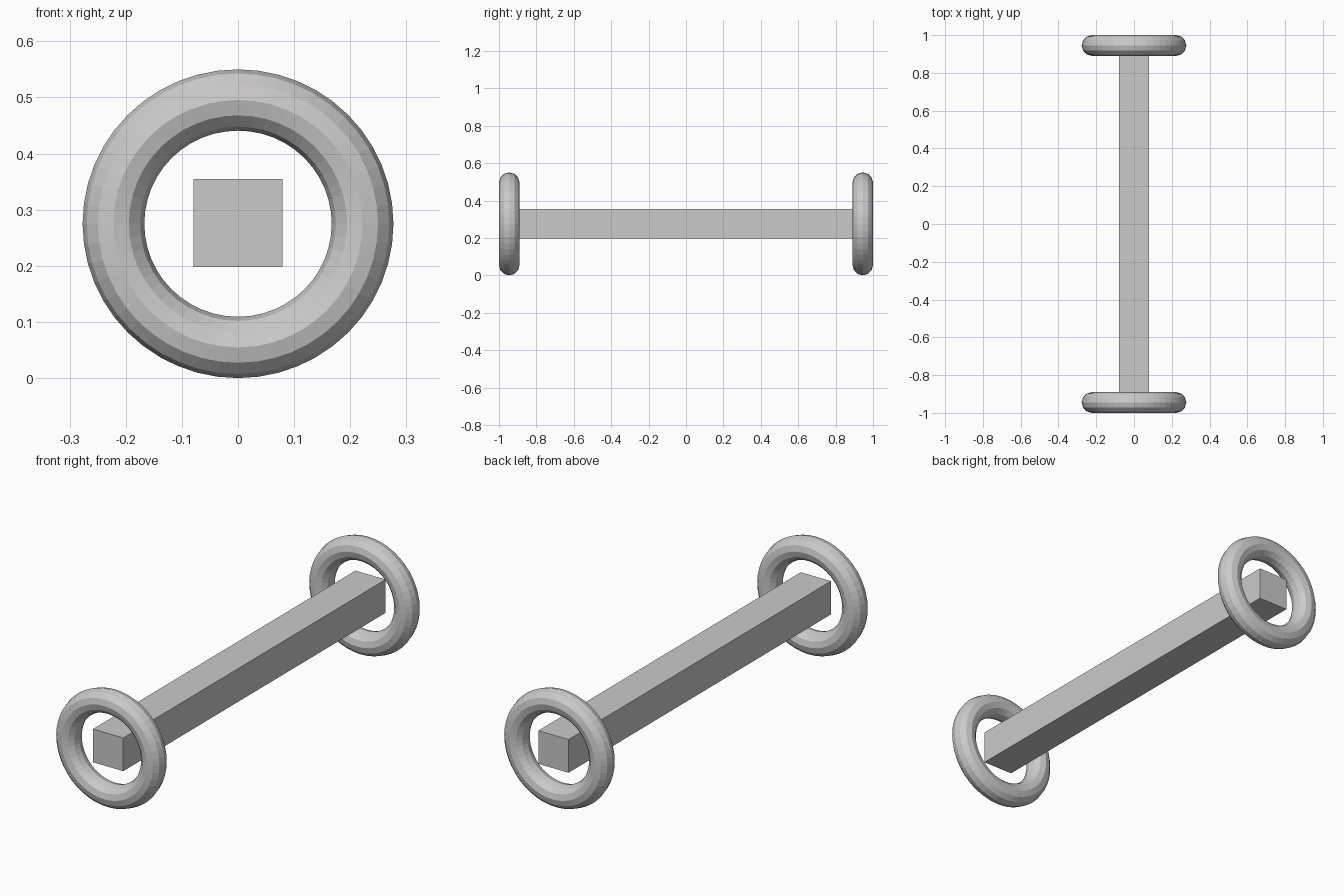
import bpy
from math import pi

if "Cube" in bpy.data.objects:
    bpy.data.objects.remove(bpy.data.objects["Cube"], do_unlink=True)

CENTRE_Z = 0.275

grey = bpy.data.materials.new("light_grey")
grey.use_nodes = True
colour = (0.6, 0.59, 0.595, 1)
grey.diffuse_color = colour
grey.node_tree.nodes["Principled BSDF"].inputs["Base Color"].default_value = colour


def finish(name):
    obj = bpy.context.object
    obj.name = name
    obj.data.materials.append(grey)
    return obj


# Upright end rings, faceted
def add_ring(name, y):
    bpy.ops.mesh.primitive_torus_add(
        major_radius=0.222, minor_radius=0.055,
        major_segments=48, minor_segments=12,
        location=(0, y, CENTRE_Z), rotation=(pi / 2, 0, 0))
    ring = finish(name)
    ring.scale = (1, 0.993, 1)


add_ring("front_ring", -0.945)
add_ring("back_ring", 0.945)

# Square bar running through both rings
front, back = -0.97, 0.99
bpy.ops.mesh.primitive_cube_add(size=1, location=(0, (front + back) / 2, CENTRE_Z + 0.001))
bar = finish("square_bar")
bar.scale = (0.158, back - front, 0.157)
